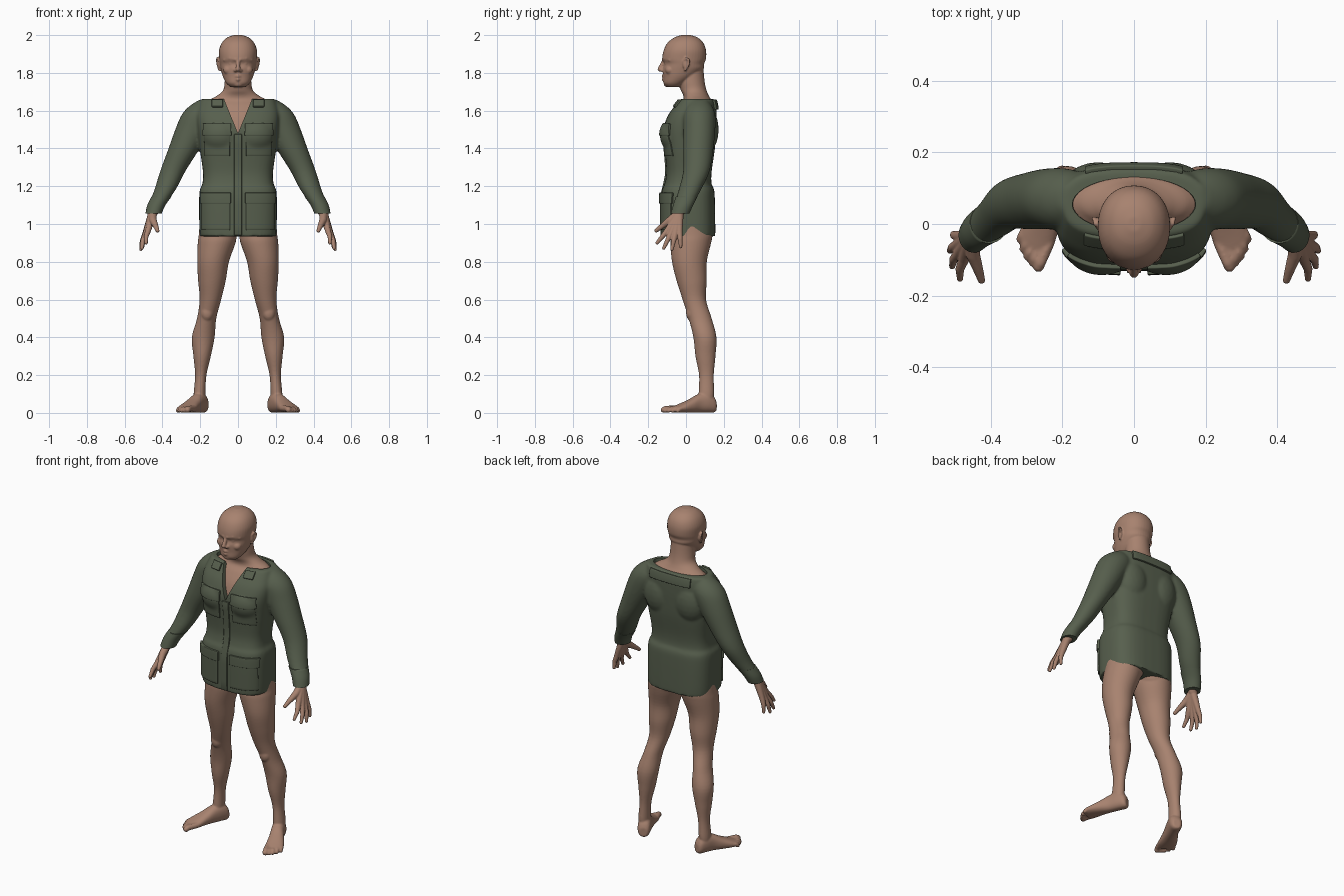
import bpy, bmesh, math
from mathutils import Matrix, Vector
from mathutils.bvhtree import BVHTree

cube = bpy.data.objects.get("Cube")
if cube:
    bpy.data.objects.remove(cube)


def material(name, colour):
    mat = bpy.data.materials.new(name)
    mat.use_nodes = True
    mat.diffuse_color = (*colour, 1)
    shader = next(n for n in mat.node_tree.nodes if n.type == 'BSDF_PRINCIPLED')
    shader.inputs["Base Color"].default_value = (*colour, 1)
    shader.inputs["Roughness"].default_value = 0.7
    return mat


skin = material("brown skin", (0.39, 0.225, 0.16))
cloth = material("olive cloth", (0.095, 0.115, 0.075))


def spline(rows, steps):
    """Smooth interpolation between rows of equal length."""
    for i in range(len(rows) - 1):
        a, b, c, d = (rows[min(max(i + k, 0), len(rows) - 1)] for k in (-1, 0, 1, 2))
        for s in range(steps):
            t = s / steps
            yield [q + t / 2 * (r - p + t * (2 * p - 5 * q + 4 * r - u + t * (3 * (q - r) + u - p)))
                   for p, q, r, u in zip(a, b, c, d)]
    yield rows[-1]


def loft(bm, rows, power=2, steps=5, sides=40, matrix=Matrix()):
    """Closed tube through rows of (z, x, y, half width, half depth)."""
    rings = []
    for z, x, y, rx, ry in spline(rows, steps):
        ring = []
        for k in range(sides):
            angle = math.tau * k / sides
            c, s = math.cos(angle), math.sin(angle)
            px = x + rx * math.copysign(abs(c) ** (2 / power), c)
            py = y + ry * math.copysign(abs(s) ** (2 / power), s)
            ring.append(bm.verts.new(matrix @ Vector((px, py, z))))
        rings.append(ring)
    for low, high in zip(rings, rings[1:]):
        for k in range(sides):
            n = (k + 1) % sides
            bm.faces.new((low[k], low[n], high[n], high[k]))
    bm.faces.new(rings[0])
    bm.faces.new(rings[-1])


def blob(bm, centre, scale):
    bmesh.ops.create_icosphere(bm, subdivisions=3, radius=1,
                               matrix=Matrix.Translation(centre) @ Matrix.Diagonal((*scale, 1)))


def limb(bm, points, radii, matrix=Matrix()):
    """Chain of tapered, round-ended segments."""
    points = [matrix @ Vector(p) for p in points]
    for p, r in zip(points, radii):
        blob(bm, p, (r, r, r))
    for p, q, r, s in zip(points, points[1:], radii, radii[1:]):
        place = Matrix.Translation((p + q) / 2) @ (q - p).to_track_quat('Z', 'Y').to_matrix().to_4x4()
        bmesh.ops.create_cone(bm, cap_ends=True, segments=16, radius1=r, radius2=s,
                              depth=(q - p).length, matrix=place)


def bake(obj, mat, angle=60):
    """Apply the modifiers, then set the colour and shading."""
    bpy.context.view_layer.update()
    deps = bpy.context.evaluated_depsgraph_get()
    mesh = bpy.data.meshes.new_from_object(obj.evaluated_get(deps))
    obj.modifiers.clear()
    obj.data = mesh
    mesh.materials.clear()
    mesh.materials.append(mat)
    mesh.shade_smooth()
    mesh.set_sharp_from_angle(angle=math.radians(angle))
    return obj


def finish(name, bm, mat, voxel=0, mirror=True, thickness=0, relax=3):
    bmesh.ops.recalc_face_normals(bm, faces=bm.faces)
    mesh = bpy.data.meshes.new(name)
    bm.to_mesh(mesh)
    bm.free()
    obj = bpy.data.objects.new(name, mesh)
    bpy.context.collection.objects.link(obj)
    if mirror:
        obj.modifiers.new("mirror", 'MIRROR').use_mirror_merge = False
    if voxel:
        fuse = obj.modifiers.new("fuse", 'REMESH')
        fuse.mode = 'VOXEL'
        fuse.voxel_size = voxel
        soften = obj.modifiers.new("soften", 'SMOOTH')
        soften.iterations = relax
    if thickness:
        shell = obj.modifiers.new("shell", 'SOLIDIFY')
        shell.thickness = thickness * 2
        shell.offset = 0
        bevel = obj.modifiers.new("bevel", 'BEVEL')
        bevel.width = 0.003
        bevel.segments = 2
    return bake(obj, mat)


# Head, neck and upper chest
bm = bmesh.new()
loft(bm, [(1.3, 0, .02, .15, .09), (1.45, 0, .02, .18, .115), (1.55, 0, .035, .185, .115),
          (1.62, 0, .052, .185, .095), (1.655, 0, .06, .155, .075), (1.68, 0, .053, .11, .067),
          (1.71, 0, .04, .078, .068), (1.76, 0, .03, .07, .068), (1.85, 0, .03, .065, .06)])
loft(bm, [(1.725, 0, -.065, .04, .035), (1.745, 0, -.06, .062, .058), (1.78, 0, -.035, .08, .085),
          (1.82, 0, -.015, .091, .108), (1.848, 0, -.01, .096, .106), (1.875, 0, -.01, .099, .116),
          (1.92, 0, -.006, .1, .112), (1.96, 0, -.003, .085, .094), (1.988, 0, 0, .056, .06),
          (2.001, 0, 0, .018, .02)], power=2.15)
limb(bm, [(0, -.119, 1.862), (0, -.138, 1.82)], [.009, .013])
blob(bm, (.013, -.126, 1.813), (.01, .011, .009))
limb(bm, [(.01, -.119, 1.871), (.042, -.108, 1.877), (.07, -.085, 1.868)], [.01, .01, .009])
blob(bm, (.035, -.096, 1.85), (.017, .016, .012))
blob(bm, (.05, -.085, 1.815), (.028, .025, .025))
limb(bm, [(0, -.121, 1.783), (.026, -.109, 1.779)], [.009, .005])
limb(bm, [(0, -.12, 1.765), (.023, -.109, 1.768)], [.009, .005])
blob(bm, (0, -.097, 1.742), (.028, .021, .018))
blob(bm, (.1, 0, 1.846), (.008, .018, .028))
limb(bm, [(.1, -.012, 1.86), (.108, 0, 1.879), (.112, .016, 1.868), (.108, .014, 1.845),
          (.099, -.004, 1.816)], [.005, .006, .006, .006, .007])
finish("head_and_chest", bm, skin, voxel=0.0045)

# Legs with feet
bm = bmesh.new()
loft(bm, [(1.05, .1, .02, .1, .11), (.95, .107, .03, .1, .11), (.9, .113, .025, .1, .108),
          (.8, .132, .018, .084, .092), (.7, .138, .03, .073, .08), (.6, .146, .044, .057, .062),
          (.5, .166, .075, .051, .061), (.4, .184, .1, .06, .061), (.3, .19, .103, .046, .053),
          (.2, .197, .108, .03, .039), (.1, .204, .108, .031, .041), (.05, .204, .105, .03, .036)])
blob(bm, (.09, .07, .96), (.085, .07, .075))
blob(bm, (.163, .03, .53), (.034, .03, .045))
ankle = Matrix.Translation((.2, .11, 0)) @ Matrix.Rotation(math.radians(24), 4, 'Z')
forward = ankle @ Matrix.Rotation(math.radians(90), 4, 'X')
loft(bm, [(-.05, 0, .034, .022, .026), (-.035, 0, .045, .034, .044), (0, 0, .055, .038, .054),
          (.05, 0, .05, .038, .049), (.1, .004, .037, .044, .036), (.155, .005, .025, .051, .024),
          (.195, .002, .018, .044, .016)], power=2.3, matrix=forward)
for k in range(5):
    side, reach = -.032 + .0195 * k, .236 - .003 * k * k
    size = .016 if k == 0 else .0115
    limb(bm, [(side, -.16, .024), (side, .012 - reach, .022), (side, -reach, size)],
         [size, size, size], ankle)
finish("legs_and_feet", bm, skin, voxel=0.0055)

# Hands: metacarpals fan out from the wrist into four fingers, plus the thumb
bm = bmesh.new()
wrist = (.452, -.035, 1.06)
limb(bm, [(.41, 0, 1.14), wrist], [.03, .027])
knuckles = [(.475, -.098, .967), (.487, -.078, .955), (.49, -.056, .953), (.488, -.034, .96)]
tips = [(.486, -.153, .9), (.508, -.118, .872), (.514, -.075, .866), (.504, -.028, .88)]
for knuckle, tip in zip(knuckles, tips):
    middle = (Vector(knuckle) + Vector(tip)) / 2 + Vector((.006, 0, 0))
    limb(bm, [wrist, knuckle, middle, tip], [.023, .0155, .0125, .009])
limb(bm, [wrist, (.45, -.085, 1.02), (.436, -.125, .99), (.426, -.157, .965)],
     [.022, .02, .0145, .0105])
finish("hands", bm, skin, voxel=0.0035)

# Jacket body and sleeves fused into one garment
bm = bmesh.new()
loft(bm, [(.935, 0, .012, .202, .143), (1, 0, .012, .205, .143), (1.12, 0, .011, .206, .142),
          (1.18, 0, .011, .202, .138), (1.215, 0, .011, .188, .124), (1.28, 0, .016, .186, .12),
          (1.4, 0, .02, .203, .133), (1.5, 0, .02, .215, .14), (1.57, 0, .032, .22, .13),
          (1.62, 0, .048, .21, .113), (1.662, 0, .06, .195, .092)], power=3)
loft(bm, [(1.655, .18, .07, .03, .04), (1.62, .18, .07, .082, .07), (1.575, .2, .07, .1, .085),
          (1.5, .237, .07, .095, .085), (1.4, .285, .065, .083, .08), (1.28, .345, .055, .067, .07),
          (1.18, .387, .02, .056, .059), (1.1, .432, -.015, .044, .049), (1.06, .446, -.03, .039, .045)])
blob(bm, (.1, .1, 1.5), (.1, .073, .13))
blob(bm, (.09, -.05, 1.47), (.1, .082, .09))
jacket = finish("jacket", bm, cloth, voxel=0.008, relax=5)

# Surface used to lay the pockets and collar on the jacket
bm = bmesh.new()
bm.from_mesh(jacket.data)
surface = BVHTree.FromBMesh(bm)
bm.free()

# Neck opening and front V cut out of the jacket
bm = bmesh.new()
loft(bm, [(1.53, 0, .055, .16, .07), (1.6, 0, .055, .168, .074), (1.75, 0, .055, .178, .078)])
neck_cutter = finish("neck_cutter", bm, cloth, mirror=False)
bm = bmesh.new()
corners = [bm.verts.new((x, -.4, z)) for x, z in ((0, 1.48), (.09, 1.7), (-.09, 1.7))]
bm.faces.new(corners)
grown = bmesh.ops.extrude_face_region(bm, geom=bm.faces[:])["geom"]
bmesh.ops.translate(bm, vec=(0, .45, 0), verts=[g for g in grown if isinstance(g, bmesh.types.BMVert)])
front_cutter = finish("front_cutter", bm, cloth, mirror=False)
for cutter in (neck_cutter, front_cutter):
    cutter.hide_render = True
    cut = jacket.modifiers.new("cut", 'BOOLEAN')
    cut.operation = 'DIFFERENCE'
    cut.object = cutter
bake(jacket, cloth, 50)
for cutter in (neck_cutter, front_cutter):
    bpy.data.objects.remove(cutter)


def patch(name, left, right, low, high, thickness, side=-1, mirror=True):
    """Cloth panel laid on the front (side -1) or back (side 1) of the jacket."""
    bm = bmesh.new()
    bmesh.ops.create_grid(bm, x_segments=14, y_segments=10, size=0.5)
    for v in bm.verts:
        x = left + (v.co.x + 0.5) * (right - left)
        z = low + (v.co.y + 0.5) * (high - low)
        hit = surface.ray_cast(Vector((x, side, z)), Vector((0, -side, 0)))[0]
        v.co = hit or surface.find_nearest(Vector((x, side * 0.1, z)))[0]
    finish(name, bm, cloth, mirror=mirror, thickness=thickness)


# Pockets, placket and collar
patch("chest_pockets", .043, .175, 1.36, 1.49, .007)
patch("chest_pocket_flaps", .037, .18, 1.468, 1.53, .012)
patch("lower_pockets", .042, .188, .968, 1.12, .008)
patch("lower_pocket_flaps", .038, .192, 1.108, 1.165, .013)
patch("placket", -.02, .02, .94, 1.476, .006, mirror=False)
patch("lapels", .08, .138, 1.618, 1.655, .009)
patch("back_collar", -.135, .135, 1.605, 1.655, .011, side=1, mirror=False)

# Cuff bands
bm = bmesh.new()
loft(bm, [(1.145, .405, .003, .053, .057), (1.1, .432, -.015, .048, .053),
          (1.056, .447, -.031, .043, .049)])
finish("cuffs", bm, cloth)
